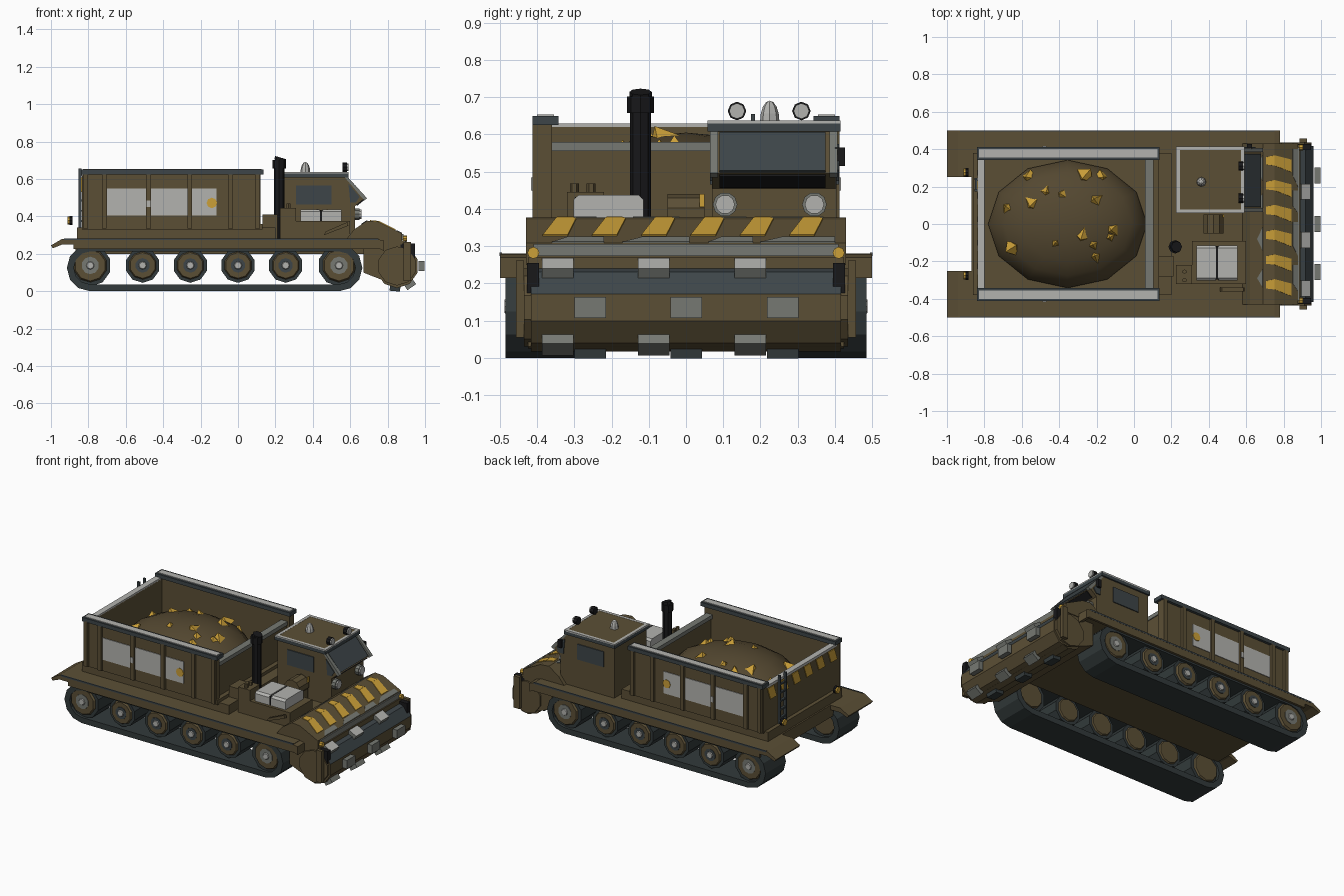
import bpy, bmesh, math, random
from mathutils import Vector, Matrix

if "Cube" in bpy.data.objects:
    bpy.data.objects.remove(bpy.data.objects["Cube"])

random.seed(4)

def mat(name, r, g, b):
    m = bpy.data.materials.new(name)
    m.diffuse_color = (r, g, b, 1)
    m.use_nodes = True
    m.node_tree.nodes["Principled BSDF"].inputs["Base Color"].default_value = m.diffuse_color
    return m

BROWN = mat("olive brown", .105, .078, .036)
SLATE = mat("dark slate", .047, .06, .066)
TRACK = mat("track rubber", .032, .042, .043)
BLACK = mat("black", .009, .009, .01)
GREY = mat("worn steel", .18, .19, .17)
LIGHT = mat("light grey", .45, .45, .43)
YELLOW = mat("warning yellow", .60, .35, .04)
DIRT = mat("dirt", .088, .064, .03)

def finish(name, bm, *mats):
    bmesh.ops.recalc_face_normals(bm, faces=bm.faces)
    me = bpy.data.meshes.new(name)
    bm.to_mesh(me)
    bm.free()
    for m in mats:
        me.materials.append(m)
    ob = bpy.data.objects.new(name, me)
    bpy.context.collection.objects.link(ob)
    return ob

def solid(name, pts, vec, m, m2=None, edges=()):
    """Extrude a polygon along vec; listed side edges get the second material."""
    bm = bmesh.new()
    a = [bm.verts.new(p) for p in pts]
    b = [bm.verts.new(Vector(p) + Vector(vec)) for p in pts]
    bm.faces.new(a)
    bm.faces.new(b[::-1])
    n = len(pts)
    for i in range(n):
        f = bm.faces.new((a[i], a[(i + 1) % n], b[(i + 1) % n], b[i]))
        f.material_index = 1 if i in edges else 0
    return finish(name, bm, m, m2 or m)

def prism(name, xz, y0, y1, m, m2=None, edges=()):
    return solid(name, [(x, y0, z) for x, z in xz], (0, y1 - y0, 0), m, m2, edges)

def box(name, x0, x1, y0, y1, z0, z1, m):
    return prism(name, [(x0, z0), (x1, z0), (x1, z1), (x0, z1)], y0, y1, m)

def cyl(name, c, axis, r, depth, m, sides=10, r2=None):
    bm = bmesh.new()
    bmesh.ops.create_cone(bm, cap_ends=True, segments=sides, radius1=r,
                          radius2=r if r2 is None else r2, depth=depth)
    q = Vector((0, 0, 1)).rotation_difference(Vector(axis))
    bm.transform(Matrix.Translation(c) @ q.to_matrix().to_4x4())
    return finish(name, bm, m)

def dome(name, c, size, segs, rings, m):
    bm = bmesh.new()
    bmesh.ops.create_uvsphere(bm, u_segments=segs, v_segments=rings, radius=1)
    bmesh.ops.delete(bm, geom=[v for v in bm.verts if v.co.z < -.05], context='VERTS')
    bm.transform(Matrix.Translation(c) @ Matrix.Diagonal((*size, 1)))
    return finish(name, bm, m)

# hull, deck and chassis
box("hull", -.87, .70, -.28, .28, .20, .25, BROWN)
box("deck", -.87, .75, -.5, .5, .245, .28, BROWN)
box("bed_subframe", -.86, .20, -.38, .38, .28, .34, BROWN)

for s in (1, -1):
    # fenders with sloping flaps at both ends
    box("fender_rear", -.94, -.86, s * .25, s * .5, .25, .28, BROWN)
    prism("fender_rear_flap", [(-.94, .28), (-1, .245), (-.99, .23), (-.94, .25)], s * .25, s * .5, BROWN)
    prism("fender_front_flap", [(.74, .28), (.78, .27), (.78, .215), (.74, .235)], s * .27, s * .5, BROWN)
    box("fender_skirt", -.88, .75, s * .485, s * .5, .225, .25, BROWN)
    box("fender_edge", -.93, .75, s * .494, s * .501, .273, .283, SLATE)

    # track loop: two end arcs, outer ring minus inner ring
    def loop(r):
        out = []
        for cx, start in ((.54, -90), (-.79, 90)):
            for k in range(7):
                a = math.radians(start + 30 * k)
                out.append((cx + r * math.cos(a), .125 + r * math.sin(a)))
        return out
    bm = bmesh.new()
    rings = [[bm.verts.new((x, s * y, z)) for x, z in loop(r)]
             for r, y in ((.125, .275), (.125, .485), (.088, .485), (.088, .275))]
    for k in range(4):
        p, q = rings[k], rings[(k + 1) % 4]
        for i in range(14):
            j = (i + 1) % 14
            bm.faces.new((p[i], p[j], q[j], q[i]))
    finish("track", bm, TRACK)

    # wheels: tyre, inner and outer disc, hub
    for x, r in ((-.79, .112), (-.51, .093), (-.255, .093), (0, .093), (.255, .093), (.54, .112)):
        cyl("wheel_tyre", (x, s * .382, .138), (0, 1, 0), r, .17, TRACK)
        cyl("wheel_disc", (x, s * .472, .138), (0, s, 0), r * .82, .014, BROWN, r2=r * .74)
        cyl("wheel_disc_inner", (x, s * .294, .138), (0, -s, 0), r * .82, .014, BROWN, r2=r * .74)
        cyl("wheel_ring", (x, s * .478, .138), (0, 1, 0), r * .42, .008, GREY if r > .1 else SLATE)
        cyl("wheel_hub", (x, s * .481, .138), (0, s, 0), .027, .012, LIGHT, 8, .018)

    # bed side wall, rail, posts and grey panels
    box("bed_side", -.83, .12, s * .36, s * .395, .33, .63, BROWN)
    box("bed_rail", -.84, .135, s * .342, s * .412, .625, .65, SLATE)
    box("bed_rail_wear", -.83, .125, s * .355, s * .40, .65, .654, LIGHT)
    for x in (-.815, -.715, -.478, -.258, -.04, .105):
        box("bed_post", x - .013, x + .013, s * .39, s * .412, .335, .63, BROWN)
    box("side_panel", -.70, -.115, s * .39, s * .399, .405, .548, LIGHT)
    cyl("side_marker", (-.14, s * .399, .472), (0, 1, 0), .028, .006, YELLOW, 8)
    box("panel_latch", -.488, -.468, s * .41, s * .417, .45, .485, LIGHT)

    # tail lamps
    cyl("tail_lamp", (-.905, s * .275, .378), (1, 0, 0), .021, .012, YELLOW, 8)
    cyl("tail_lamp_case", (-.893, s * .275, .378), (1, 0, 0), .024, .016, BLACK, 8)

    # drum arm, end disc and front marker
    box("drum_arm", .885, .925, s * .435, s * .457, .055, .262, BROWN)
    cyl("drum_end", (.85, s * .42, .135), (0, 1, 0), .105, .03, BROWN, 10)
    box("drum_end_guard", .87, .945, s * .395, s * .427, .12, .255, BLACK)
    cyl("front_marker", (.893, s * .41, .282), (1, 0, 0), .016, .02, YELLOW, 8)

# bed floor and end walls
box("bed_floor", -.83, .10, -.37, .37, .33, .38, BROWN)
box("bed_front_wall", .07, .10, -.37, .37, .33, .56, BROWN)
box("bed_front_rail", .06, .105, -.365, .365, .555, .58, GREY)
box("bed_front_kerb", .10, .13, -.40, .40, .33, .36, BROWN)
box("tailgate", -.835, -.80, -.395, .395, .33, .62, BROWN)
box("tailgate_rail", -.838, -.80, -.36, .36, .615, .63, LIGHT)
for k in range(6):
    y = -.33 + k * .125
    solid("tailgate_stripe", [(-.835, y - .035, .53), (-.835, y + .03, .53),
          (-.835, y + .06, .608), (-.835, y - .005, .608)], (-.005, 0, 0), YELLOW)

# ladder on the tailgate
for y in (.18, .24):
    box("ladder_rail", -.852, -.836, y - .006, y + .006, .33, .655, SLATE)
for k in range(5):
    box("ladder_rung", -.85, -.835, .18, .24, .37 + k * .055, .38 + k * .055, SLATE)

# dirt pile with ore
pile = dome("dirt_pile", (-.355, 0, .40), (.425, .342, .205), 12, 10, DIRT)
pile.data.shade_smooth()
for x, y in ((-.57, .25), (-.68, .09), (-.55, .10), (-.47, .17), (-.39, .16), (-.27, .25), (-.17, .25), (-.21, .13),
             (-.64, -.12), (-.42, -.10), (-.28, -.07), (-.22, -.11), (-.12, -.03), (-.21, -.17), (-.13, -.07)):
    d = 1 - ((x + .355) / .425) ** 2 - (y / .342) ** 2
    bm = bmesh.new()
    bmesh.ops.create_cone(bm, cap_ends=True, segments=4, radius1=.055, radius2=0, depth=.06)
    rot = Matrix.Rotation(random.uniform(0, 6), 4, 'Z') @ Matrix.Rotation(random.uniform(-.6, .6), 4, 'X')
    bm.transform(Matrix.Translation((x, y, .398 + .205 * math.sqrt(max(d, 0)))) @ rot
                 @ Matrix.Scale(random.uniform(.65, 1.05), 4))
    finish("ore_chunk", bm, YELLOW)

# cab with overhanging windscreen
prism("cab", [(.235, .28), (.235, .61), (.575, .61), (.675, .495), (.625, .455), (.625, .28)], .07, .405, BROWN)
solid("windscreen", [(.583, .09, .602), (.583, .375, .602), (.673, .375, .498), (.673, .09, .498)],
      (.006, 0, .005), SLATE)
solid("windscreen_base", [(.671, .09, .492), (.671, .375, .492), (.632, .375, .461), (.632, .09, .461)],
      (.004, 0, -.005), BLACK)
for y in (.064, .385):
    solid("windscreen_pillar", [(.57, y, .61), (.585, y, .612), (.69, y, .497), (.675, y, .485)], (0, .022, 0), GREY)
for y in (.064, .405):
    box("side_window", .31, .50, y, y + .006, .465, .565, SLATE)
    prism("quarter_window", [(.60, .475), (.63, .475), (.65, .505), (.59, .575)], y, y + .006, SLATE)
box("roof", .225, .59, .058, .415, .608, .63, SLATE)
box("roof_panel", .245, .572, .078, .395, .63, .636, BROWN)
for a in ((.225, .245, .058, .415), (.572, .59, .058, .415), (.245, .572, .058, .078), (.245, .572, .395, .415)):
    box("roof_trim", *a, .628, .637, LIGHT)
dome("beacon", (.36, .225, .635), (.026, .026, .056), 8, 8, LIGHT)
for y in (.137, .31):
    cyl("roof_lamp_case", (.57, y, .663), (1, 0, 0), .025, .025, BLACK, 8)
    cyl("roof_lamp", (.585, y, .663), (1, 0, 0), .021, .012, LIGHT, 8)
for y in (.105, .345):
    cyl("headlight_case", (.635, y, .412), (1, 0, 0), .033, .03, GREY, 10)
    cyl("headlight", (.653, y, .412), (1, 0, 0), .026, .012, LIGHT, 10)
box("mirror_arm", .61, .625, .38, .42, .535, .545, BLACK)
box("mirror", .605, .63, .40, .427, .515, .565, BLACK)

# engine deck, exhaust and fittings
box("engine_base", .31, .60, -.32, -.09, .28, .375, BROWN)
for x in (.335, .449):
    solid("engine_cover", [(x, -.302, .35), (x, -.302, .425), (x, -.288, .438), (x, -.128, .438),
          (x, -.114, .425), (x, -.114, .35)], (.104, 0, 0), LIGHT)
box("engine_seam", .435, .455, -.298, -.118, .35, .432, BLACK)
cyl("exhaust_stack", (.22, -.122, .48), (0, 0, 1), .028, .40, BLACK, 8)
cyl("exhaust_muffler", (.22, -.122, .68), (0, 0, 1), .036, .045, BLACK, 8)
cyl("exhaust_tip", (.225, -.122, .705), (.3, 0, 1), .03, .02, BLACK, 8)
box("tool_box", .13, .21, -.28, -.17, .28, .41, BROWN)
box("battery_box", .225, .31, -.32, -.22, .28, .445, BROWN)
for y in (-.30, -.255):
    cyl("filler_cap", (.27, y, .453), (0, 0, 1), .012, .03, BROWN, 6)
cyl("air_tank", (.425, 0, .385), (0, 1, 0), .055, .10, BROWN, 10)
box("air_tank_base", .38, .47, -.04, .05, .28, .36, BROWN)
box("air_tank_label", .474, .482, .036, .05, .405, .44, YELLOW)
prism("hand_rail", [(.46, .30), (.47, .32), (.585, .37), (.59, .35)], -.36, -.34, BROWN)

# hood with warning stripes and worn patches
prism("hood", [(.58, .28), (.62, .33), (.69, .377), (.75, .372), (.878, .308), (.878, .25), (.60, .25)],
      -.43, .43, BROWN)
box("hood_lip", .875, .886, -.41, .41, .273, .306, GREY)
for k in range(6):
    y = -.34 + k * .1325
    solid("hood_stripe", [(.75, y - .01, .372), (.75, y + .045, .372), (.84, y + .022, .327), (.84, y - .045, .327)],
          (.002, 0, .004), YELLOW)
    solid("hood_stripe_top", [(.705, y - .005, .376), (.705, y + .035, .376), (.75, y + .045, .372),
          (.75, y - .01, .372)], (.001, 0, .004), YELLOW)
for y, w in ((.30, .10), (.12, .06), (-.08, .09), (-.29, .07)):
    solid("hood_wear", [(.66, y, .357), (.69, y + w * .7, .377), (.69, y - w * .7, .377)], (-.002, 0, .003), GREY)
    solid("hood_front_wear", [(.848, y + w, .323), (.848, y - w * .4, .323), (.876, y - w, .309),
          (.876, y + w, .309)], (.001, 0, .003), GREY)

# nose wedge and toothed drum, slate on its upper faces
prism("nose", [(.67, .27), (.67, .10), (.86, .025), (.89, .03), (.89, .27)], -.425, .425, BROWN)
ring = [(.85 + .115 * math.cos(math.radians(18 + 36 * k)), .135 + .118 * math.sin(math.radians(18 + 36 * k)))
        for k in range(10)]
prism("drum", ring, -.417, .417, BROWN, SLATE, (0, 1, 2))
for ang, r, shift in ((60, .122, 0), (0, .132, 1), (-55, .122, 0), (-95, .119, 1)):
    a = math.radians(ang)
    n, t = Vector((math.cos(a), 0, math.sin(a))), Vector((-math.sin(a), 0, math.cos(a)))
    c = Vector((.85, 0, .135)) + n * r
    for y in (-.345, -.087, .172):
        p = c + Vector((0, y + shift * .087 - .042, 0))
        solid("drum_tooth", [p + n * i * .016 + t * j * .028 for i, j in ((-1, -1), (1, -1), (1, 1), (-1, 1))],
              (0, .085, 0), GREY if ang > -90 else TRACK, LIGHT, (1,) if ang > 30 else ())
